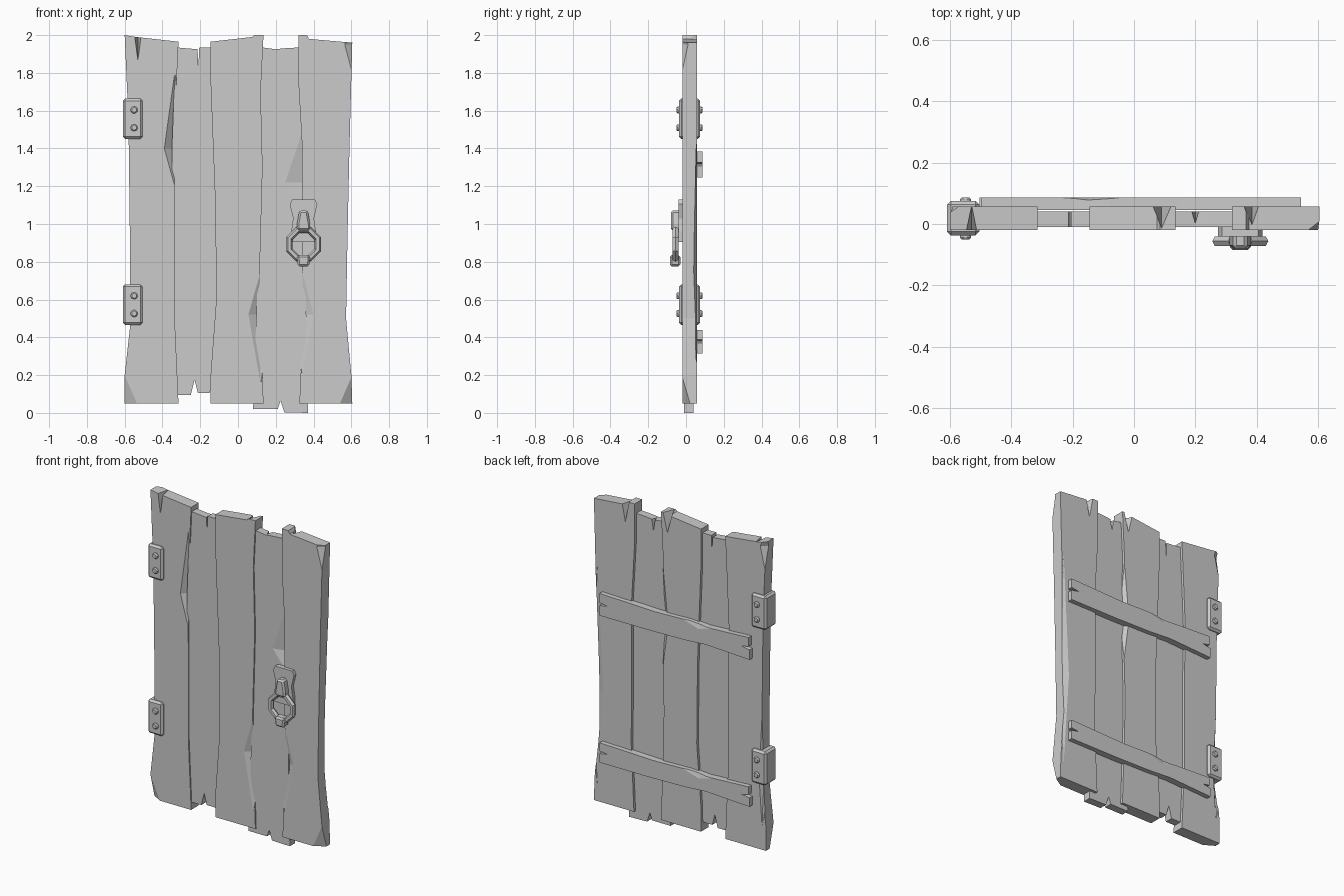
import bpy, bmesh, math
from mathutils import Vector

if "Cube" in bpy.data.objects:
    bpy.data.objects.remove(bpy.data.objects["Cube"])


def mesh_object(name, bm):
    bmesh.ops.recalc_face_normals(bm, faces=bm.faces[:])
    me = bpy.data.meshes.new(name)
    bm.to_mesh(me)
    bm.free()
    ob = bpy.data.objects.new(name, me)
    bpy.context.collection.objects.link(ob)
    return ob


def bevel(ob, width):
    m = ob.modifiers.new("bevel", 'BEVEL')
    m.width = width
    m.segments = 1


def prism(name, outline, y0, y1, bev=0):
    """Extrude an x/z outline from y0 to y1."""
    bm = bmesh.new()
    f = bm.faces.new([bm.verts.new((x, y0, z)) for x, z in outline])
    ext = bmesh.ops.extrude_face_region(bm, geom=[f])
    for v in ext["geom"]:
        if isinstance(v, bmesh.types.BMVert):
            v.co.y = y1
    ob = mesh_object(name, bm)
    if bev:
        bevel(ob, bev)
    return ob


def cut(ob, pts):
    """Carve the convex hull of pts out of ob."""
    bm = bmesh.new()
    for p in pts:
        bm.verts.new(p)
    bmesh.ops.convex_hull(bm, input=bm.verts[:])
    cutter = mesh_object("cutter", bm)
    cutter.hide_render = True
    m = ob.modifiers.new("cut", 'BOOLEAN')
    m.operation = 'DIFFERENCE'
    m.solver = 'EXACT'
    m.object = cutter
    bpy.context.view_layer.objects.active = ob
    bpy.ops.object.modifier_apply(modifier=m.name)
    bpy.data.objects.remove(cutter)


def chip(ob, x, s, z1, zm, z2, w, y, f, d):
    """Split a sliver off a vertical edge; s = side in x, f = face in y."""
    o = 0.05
    cut(ob, [(x, y, z1), (x, y, z2), (x - s * w, y, zm), (x, y - f * d, zm),
             (x - s * w, y + f * o, zm), (x + s * o, y - f * d, zm),
             (x + s * o, y + f * o, z1), (x + s * o, y + f * o, z2)])


def split(ob, x, h, z, d, ya, yb):
    """Tapered V split in a plank end, open at ya and closing at yb."""
    o = math.copysign(0.04, d)
    cut(ob, [(x - h, ya, z + o), (x + h, ya, z + o), (x, ya, z - d), (x, yb, z + o),
             (x, yb, z)])


F, B = -0.019, 0.057      # faces of the thick planks
IF, IB = -0.01, 0.04      # faces of the thin planks

# thick planks
p1 = prism("plank_hinge_side", [
    (-.60, .05), (-.315, .05), (-.335, .5), (-.335, 1.1), (-.34, 1.4), (-.325, 1.75),
    (-.315, 1.965), (-.54, 1.99), (-.60, 2), (-.58, 1.55), (-.572, .9), (-.572, .45),
    (-.60, .2)], F, B)
p3 = prism("plank_middle", [
    (-.145, .05), (.135, .05), (.12, .5), (.115, .75), (.13, 1.3), (.12, 1.7),
    (.135, 2), (.085, 2), (.075, 1.99), (-.145, 1.965), (-.145, 1.75), (-.12, 1.1),
    (-.115, .6), (-.145, .2)], F, B)
p5 = prism("plank_handle_side", [
    (.325, .05), (.605, .05), (.60, .2), (.572, .5), (.58, .95), (.59, 1.4),
    (.605, 1.96), (.375, 1.98), (.365, 2), (.32, 2), (.32, 1.75), (.34, 1.4),
    (.34, .75), (.345, .5)], F, B)
# thin recessed planks
p2 = prism("plank_inner_left", [
    (-.33, .095), (-.25, .095), (-.23, .175), (-.212, .105), (-.15, .105), (-.10, .3),
    (-.10, 1.2), (-.13, 1.935), (-.205, 1.935), (-.21, 1.83), (-.214, 1.925),
    (-.33, 1.935), (-.35, 1.4), (-.345, .5)], IF, IB)
p4 = prism("plank_inner_right", [
    (.08, .02), (.21, .02), (.225, .065), (.245, .003), (.37, 0), (.36, .6), (.35, 1.3),
    (.33, 1.935), (.24, 1.93), (.20, 1.925), (.125, 1.935), (.105, 1.2), (.10, .6)], IF, IB)

# splits in the plank ends
split(p1, -.53, .025, 2, .15, F - .01, B + .01)
split(p3, .09, .045, 2, .14, B + .01, F + .005)
split(p5, .385, .035, 1.99, .14, B + .01, F + .01)
split(p4, .2, .02, 1.93, .1, IB + .01, IF + .01)

# chipped edges
chip(p1, -.335, 1, 1.8, 1.4, 1.2, .055, F, -1, .05)
chip(p1, -.60, -1, -.02, .05, .2, .065, F, -1, .04)
chip(p1, -.60, -1, 1.8, 1.97, 2.05, .04, B, 1, .03)
chip(p1, -.572, -1, .2, .5, .9, .02, B, 1, .02)
chip(p3, .12, 1, .15, .52, .75, .065, F, -1, .04)
chip(p3, .125, 1, 1.0, 1.3, 1.7, .04, B, 1, .03)
chip(p5, .34, -1, .2, .52, .75, .06, F, -1, .03)
chip(p5, .605, 1, -.02, .05, .2, .065, F, -1, .04)
chip(p5, .58, 1, .15, .75, 1.55, .04, B, 1, .018)
chip(p5, .605, 1, 1.8, 1.95, 2.05, .04, F, -1, .03)
chip(p4, .345, 1, 1.1, 1.22, 1.5, .095, IF, -1, .025)

# back battens
for name, z, h in (("batten_upper", 1.245, .14), ("batten_lower", .315, .125)):
    b = prism(name, [
        (-.505, z), (-.2, z + .015), (-.05, z + .005), (.2, z), (.545, z),
        (.545, z + h * .45), (.49, z + h * .52), (.545, z + h * .58), (.545, z + h),
        (.15, z + h - .012), (-.08, z + h - .005), (-.2, z + h - .015), (-.5, z + h),
        (-.5, z + h * .6), (-.45, z + h * .52), (-.505, z + h * .45)], .045, .087)
    cut(b, [(.02, .09, z + h), (-.33, .09, z + h), (-.15, .075, z + h),
            (-.15, .09, z + h - .05), (-.15, .12, z + h + .05), (-.15, .12, z + h - .05),
            (-.15, .075, z + h + .05)])

# hinges wrapping the edge, with bolts showing on both faces
for name, z in (("upper", 1.557), ("lower", .573)):
    prism("hinge_" + name, [(-.61, z - .107), (-.505, z - .107), (-.505, z + .107),
                            (-.61, z + .107)], -.037, .075, .012)
    for dz in (-.047, .047):
        bpy.ops.mesh.primitive_cylinder_add(
            vertices=6, radius=.021, depth=.137, location=(-.55, .0185, z + dz),
            rotation=(math.pi / 2, 0, 0))
        bolt = bpy.context.object
        bolt.name = "hinge_bolt"
        bevel(bolt, .006)

# handle back plate
HX = .347


def mirrored(half):
    return [(HX + x, z) for x, z in half] + [(HX - x, z) for x, z in reversed(half)]


prism("handle_plate", mirrored([(.065, .905), (.065, .96), (.055, 1.03), (.073, 1.105),
                                (.06, 1.13)]), -.04, -.005)
# pull ring
bpy.ops.mesh.primitive_torus_add(
    major_segments=8, minor_segments=6, major_radius=.081, minor_radius=.018,
    location=(HX, -.056, .893), rotation=(math.pi / 2, math.pi / 8, 0))
ring = bpy.context.object
ring.name = "handle_ring"
ring.rotation_euler = (math.pi / 2, math.radians(22.5), 0)
# loop holding the ring, and the weight at its foot
prism("handle_loop", mirrored([(.035, .965), (.035, 1.0), (.022, 1.072)]), -.08, -.03, .01)
prism("handle_weight", mirrored([(.03, .775), (.035, .835)]), -.085, -.03, .01)
